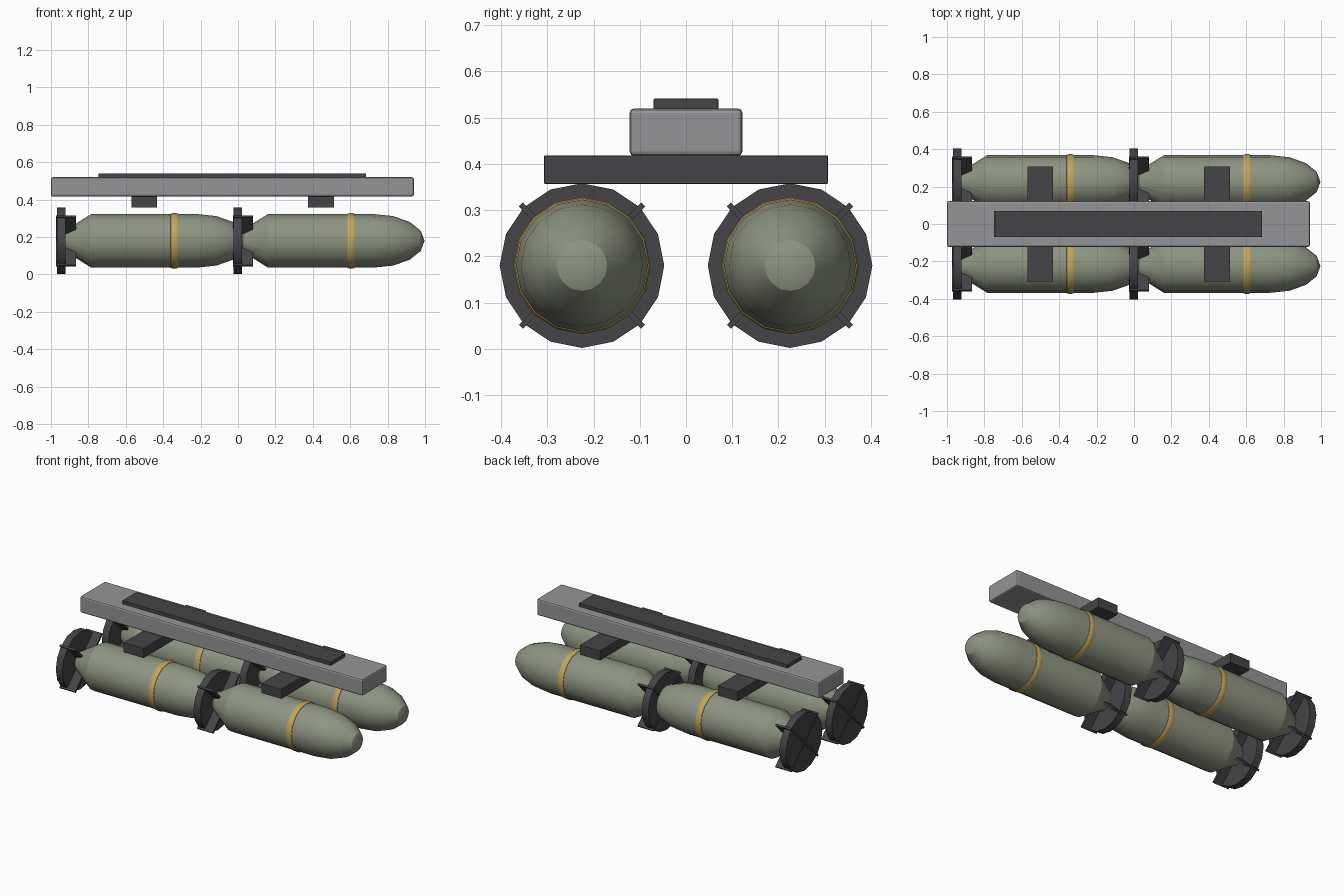
import bpy, bmesh, math
from mathutils import Matrix, Vector

if "Cube" in bpy.data.objects:
    bpy.data.objects.remove(bpy.data.objects["Cube"])

SIDES = 16


def material(name, rgb):
    m = bpy.data.materials.new(name)
    m.diffuse_color = (*rgb, 1)
    m.use_nodes = True
    m.node_tree.nodes["Principled BSDF"].inputs["Base Color"].default_value = m.diffuse_color
    return m


OLIVE = material("olive_paint", (0.27, 0.30, 0.22))
GOLD = material("yellow_band", (0.55, 0.38, 0.11))
DARK = material("dark_metal", (0.06, 0.058, 0.065))
GREY = material("grey_metal", (0.30, 0.30, 0.31))


def finish(name, bm, mat, loc=(0, 0, 0)):
    bmesh.ops.recalc_face_normals(bm, faces=bm.faces)
    mesh = bpy.data.meshes.new(name)
    bm.to_mesh(mesh)
    bm.free()
    mesh.materials.append(mat)
    ob = bpy.data.objects.new(name, mesh)
    ob.location = loc
    bpy.context.collection.objects.link(ob)
    return ob


def smooth(ob):
    bpy.ops.object.select_all(action='DESELECT')
    ob.select_set(True)
    bpy.context.view_layer.objects.active = ob
    bpy.ops.object.shade_smooth_by_angle(angle=math.radians(30))


def lathe(name, profile, mat, loc):
    """Revolve (x, radius) points about the x axis."""
    bm = bmesh.new()
    vs = [bm.verts.new((x, 0, r)) for x, r in profile]
    es = [bm.edges.new(p) for p in zip(vs, vs[1:])]
    bmesh.ops.spin(bm, geom=vs + es, cent=(0, 0, 0), axis=(1, 0, 0),
                   angle=math.tau, steps=SIDES)
    bmesh.ops.remove_doubles(bm, verts=bm.verts, dist=1e-5)
    ob = finish(name, bm, mat, loc)
    smooth(ob)
    return ob


def add_box(bm, lo, hi, rot=Matrix()):
    lo, hi = Vector(lo), Vector(hi)
    m = rot @ Matrix.Translation((lo + hi) / 2) @ Matrix.Diagonal((*(hi - lo), 1))
    bmesh.ops.create_cube(bm, size=1, matrix=m)


def box(name, lo, hi, mat, bevel=0):
    bm = bmesh.new()
    add_box(bm, lo, hi)
    if bevel:
        bmesh.ops.bevel(bm, geom=bm.edges[:], offset=bevel, segments=2,
                        profile=0.5, affect='EDGES')
    return finish(name, bm, mat)


def bomb(tag, loc):
    # body: tail cone, cylinder and half-ellipsoid nose
    nose = [(0.727 + 0.27 * math.sin(a), 0.143 * math.cos(a))
            for a in (math.pi / 8 * i for i in range(4))]
    lathe("bomb_body_" + tag, [(-0.005, 0), (-0.005, 0.04), (0.16, 0.143)]
          + nose + [(0.997, 0)], OLIVE, loc)
    # raised band
    lathe("bomb_band_" + tag, [(0.582, 0.138), (0.586, 0.145), (0.595, 0.148),
                               (0.614, 0.148), (0.623, 0.145), (0.627, 0.138)],
          GOLD, loc)
    # tail disc
    lathe("tail_disc_" + tag, [(-0.023, 0), (-0.023, 0.178), (0.022, 0.178),
                               (0.022, 0)], DARK, loc)
    # crossed fins
    bm = bmesh.new()
    for k in range(4):
        add_box(bm, (-0.028, -0.006, 0), (0.08, 0.006, 0.187),
                Matrix.Rotation(math.radians(45 + 90 * k), 4, 'X'))
    finish("tail_fins_" + tag, bm, DARK, loc)


for end, x in (("front", 0), ("rear", -0.945)):
    for side, y in (("right", -0.225), ("left", 0.225)):
        bomb(end + "_" + side, (x, y, 0.18))
    # crossbar carrying each pair
    box("crossbar_" + end, (x + 0.375, -0.307, 0.357), (x + 0.513, 0.307, 0.418),
        DARK, 0.002)

# main beam and top mounting strip
box("main_beam", (-1.0, -0.122, 0.417), (0.94, 0.122, 0.52), GREY, 0.01)
box("top_strip", (-0.745, -0.07, 0.515), (0.685, 0.07, 0.541), DARK, 0.002)
